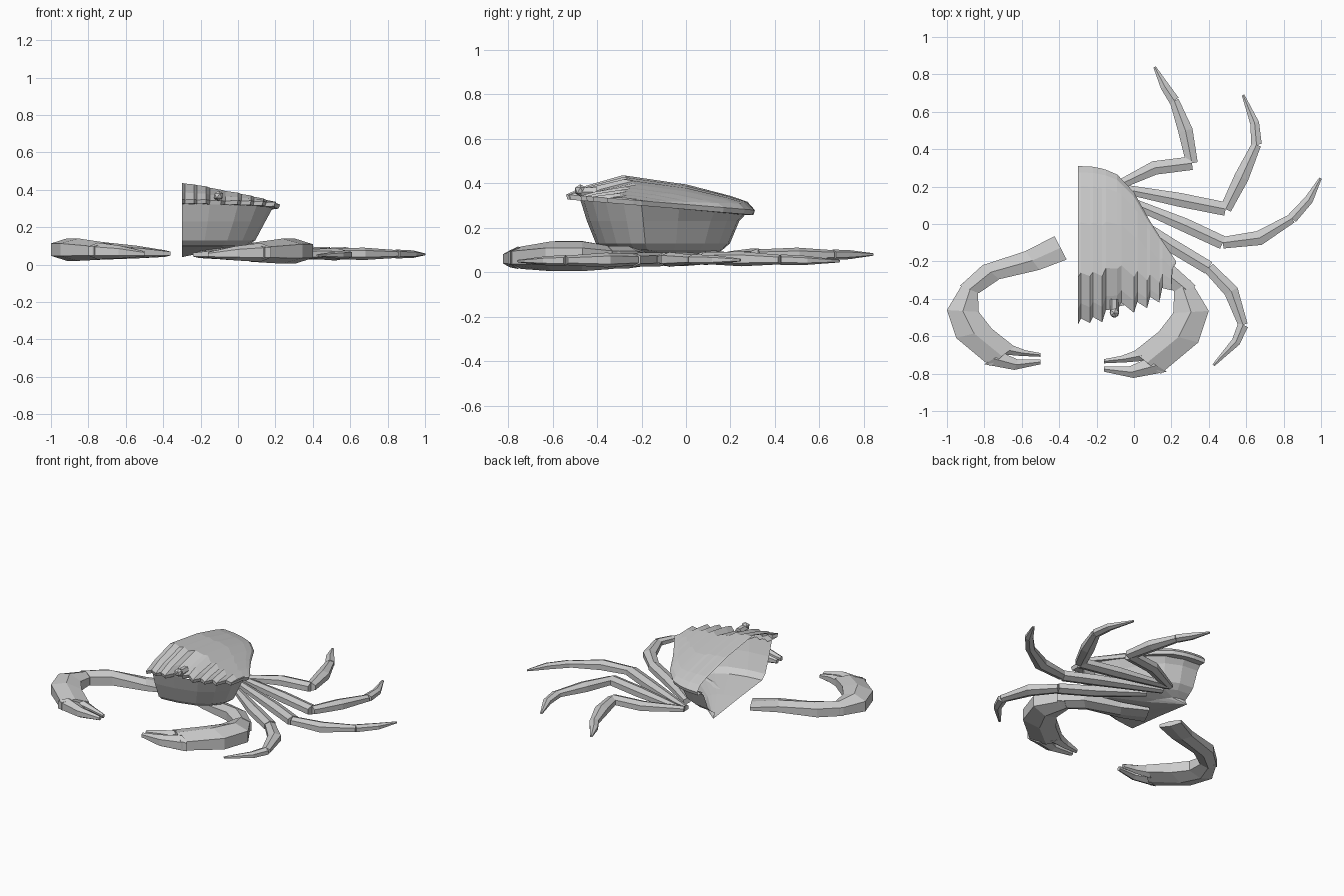
import bpy, bmesh, math
from mathutils import Vector

if "Cube" in bpy.data.objects:
    bpy.data.objects.remove(bpy.data.objects["Cube"])

MID = -0.3  # the body is cut open along this plane


def make(name, bm):
    bmesh.ops.remove_doubles(bm, verts=bm.verts, dist=0.0005)
    bmesh.ops.recalc_face_normals(bm, faces=bm.faces)
    me = bpy.data.meshes.new(name)
    bm.to_mesh(me)
    bm.free()
    bpy.context.collection.objects.link(bpy.data.objects.new(name, me))


def loft(bm, rings, closed=True):
    vr = [[bm.verts.new(p) for p in r] for r in rings]
    n = len(vr[0])
    for a, b in zip(vr, vr[1:]):
        for i in range(n if closed else n - 1):
            j = (i + 1) % n
            bm.faces.new((a[i], a[j], b[j], b[i]))
    if closed:
        bm.faces.new(vr[0])
        bm.faces.new(vr[-1])


def interp(table, v):
    for (a, p), (b, q) in zip(table, table[1:]):
        if v <= b:
            return p + (q - p) * max(0, v - a) / (b - a)
    return table[-1][1]


def rim_z(y):
    return .305 - .082 * y


def shrink(ring, k, dz):
    return [(MID + (x - MID) * k, -.11 + (y + .11) * k, z + dz) for x, y, z in ring]


# front edge: tooth tips with a notch after each one
tips = [(-.3, -.54), (-.235, -.53), (-.17, -.525), (-.09, -.455), (0, -.475),
        (.07, -.45), (.135, -.42), (.2, -.355), (.225, -.21)]
front = []
for (x, y), (x2, y2) in zip(tips, tips[1:]):
    depth = .03 if x < -.1 else .045
    front += [(x, y), (x + (x2 - x) * .25, (y + y2) / 2 + depth)]
front.append(tips[-1])

# carapace: domed columns running from front edge to back edge
back = [(-.3, .31), (-.2, .305), (-.1, .275), (0, .17), (.1, -.01), (.225, -.2)]
dome = [(0, 0), (.1, .045), (.3, .108), (.63, .09), (.87, .055), (.96, .035), (1, 0)]
cols = []
for x, yf in front:
    yb = interp(back, x)
    fall = 1 - ((x - MID) / .525) ** 1.3
    cols.append([(x, yf + (yb - yf) * s,
                  rim_z(yf + (yb - yf) * s) + d * fall) for s, d in dome])
bm = bmesh.new()
loft(bm, cols, closed=False)

# rim lip turned under the carapace
rim = [c[0] for c in cols] + [c[-1] for c in reversed(cols)]
loft(bm, [rim, shrink(rim, .985, -.022), shrink(rim, .86, -.022)], closed=False)
make("carapace", bm)

# tapered lower body closing to a low point on the middle plane
outline = [(-.3, -.475), (-.15, -.46), (0, -.42), (.1, -.36), (.165, -.28),
           (.185, -.2), (.1, -.03), (0, .13), (-.07, .21), (-.18, .26), (-.3, .27)]
rings = [[(x, y, rim_z(y) - .02) for x, y in outline]]
for k, z, shift in ((.92, .23, 0), (.81, .13, 0), (.72, .1, 0), (.35, .075, .1), (.002, .04, .25)):
    rings.append([(MID + (x - MID) * k, -.11 + (y + .11) * k + shift, z) for x, y in outline])
bm = bmesh.new()
loft(bm, rings, closed=False)
make("lower_body", bm)

# eye on a short stalk
bm = bmesh.new()
bmesh.ops.create_icosphere(bm, subdivisions=1, radius=.028)
bmesh.ops.translate(bm, verts=bm.verts, vec=(-.105, -.475, .368))
hexagon = [(math.cos(t * math.pi / 3), math.sin(t * math.pi / 3)) for t in range(6)]
loft(bm, [[(-.105 + .024 * c, y, .36 + .024 * s) for c, s in hexagon] for y in (-.4, -.47)])
make("eye", bm)


# six-sided limb: short upright sides with a ridge above and below
def limb(name, rows):
    bm = bmesh.new()
    rings = []
    for (lx, ly), (rx, ry), z, h in rows:
        mx, my, e = (lx + rx) / 2, (ly + ry) / 2, h * .55
        rings.append([(lx, ly, z - e), (lx, ly, z + e), (mx, my, z + h),
                      (rx, ry, z + e), (rx, ry, z - e), (mx, my, z - h)])
    loft(bm, rings)
    make(name, bm)


# claw piece on the left, and its mirrored, enlarged twin on the right
def claw(part, outer, inner, heights, grow=1.12):
    def twin(p):
        return (.4 + (2 * MID - p[0] - .4) * grow, -.42 + (p[1] + .42) * grow)
    limb("left_claw_" + part, [(o, i, .05 + h * .5, h) for o, i, h in zip(outer, inner, heights)])
    limb("right_claw_" + part, [(twin(o), twin(i), .045 + h * .45, h * grow)
                                for o, i, h in zip(outer, inner, heights)])


claw("arm", [(-.425, -.065), (-.58, -.145), (-.81, -.22), (-.93, -.33)],
     [(-.36, -.19), (-.505, -.245), (-.72, -.295), (-.83, -.37)], [.018, .034, .05, .05], 1)
claw("palm", [(-.91, -.31), (-1, -.46), (-.95, -.61), (-.77, -.76)],
     [(-.835, -.365), (-.83, -.47), (-.76, -.56), (-.64, -.655)], [.045, .06, .06, .045])
claw("thumb", [(-.73, -.695), (-.61, -.705), (-.5, -.71)],
     [(-.66, -.645), (-.58, -.675), (-.5, -.69)], [.04, .03, .014])
claw("finger", [(-.8, -.75), (-.64, -.78), (-.5, -.75)],
     [(-.7, -.69), (-.62, -.725), (-.5, -.725)], [.045, .034, .014])


# walking leg: seven points from body to tip, split into three jointed pieces
def leg(name, points, z0, z1):
    pts = [Vector(p) for p in points]
    for piece, start, widths in (("upper", 0, (.022, .037, .036)),
                                 ("middle", 2, (.031, .039, .025)),
                                 ("tip", 4, (.028, .024, .007))):
        rows = []
        run = pts[start:start + 3]
        for i, w in enumerate(widths):
            d = (run[min(i + 1, 2)] - run[max(i - 1, 0)]).normalized()
            side = Vector((-d.y, d.x)) * w
            z = z0 + (z1 - z0) * (start + i) / 6
            rows.append((tuple(run[i] + side), tuple(run[i] - side), z, min(.034, w * .85)))
        limb(f"{name}_{piece}", rows)


leg("rear_leg", [(-.12, .19), (.11, .3), (.31, .325), (.275, .5), (.215, .66),
                 (.165, .735), (.11, .84)], .075, .08)
leg("second_leg", [(-.1, .195), (.24, .13), (.49, .08), (.575, .25), (.655, .425),
                   (.645, .54), (.583, .69)], .07, .05)
leg("third_leg", [(-.1, .15), (.27, -.005), (.475, -.1), (.67, -.075), (.845, .03),
                  (.935, .13), (.997, .245)], .06, .055)
leg("front_leg", [(-.05, .06), (.2, -.115), (.4, -.235), (.52, -.36), (.583, -.54),
                  (.545, -.63), (.425, -.755)], .06, .05)
